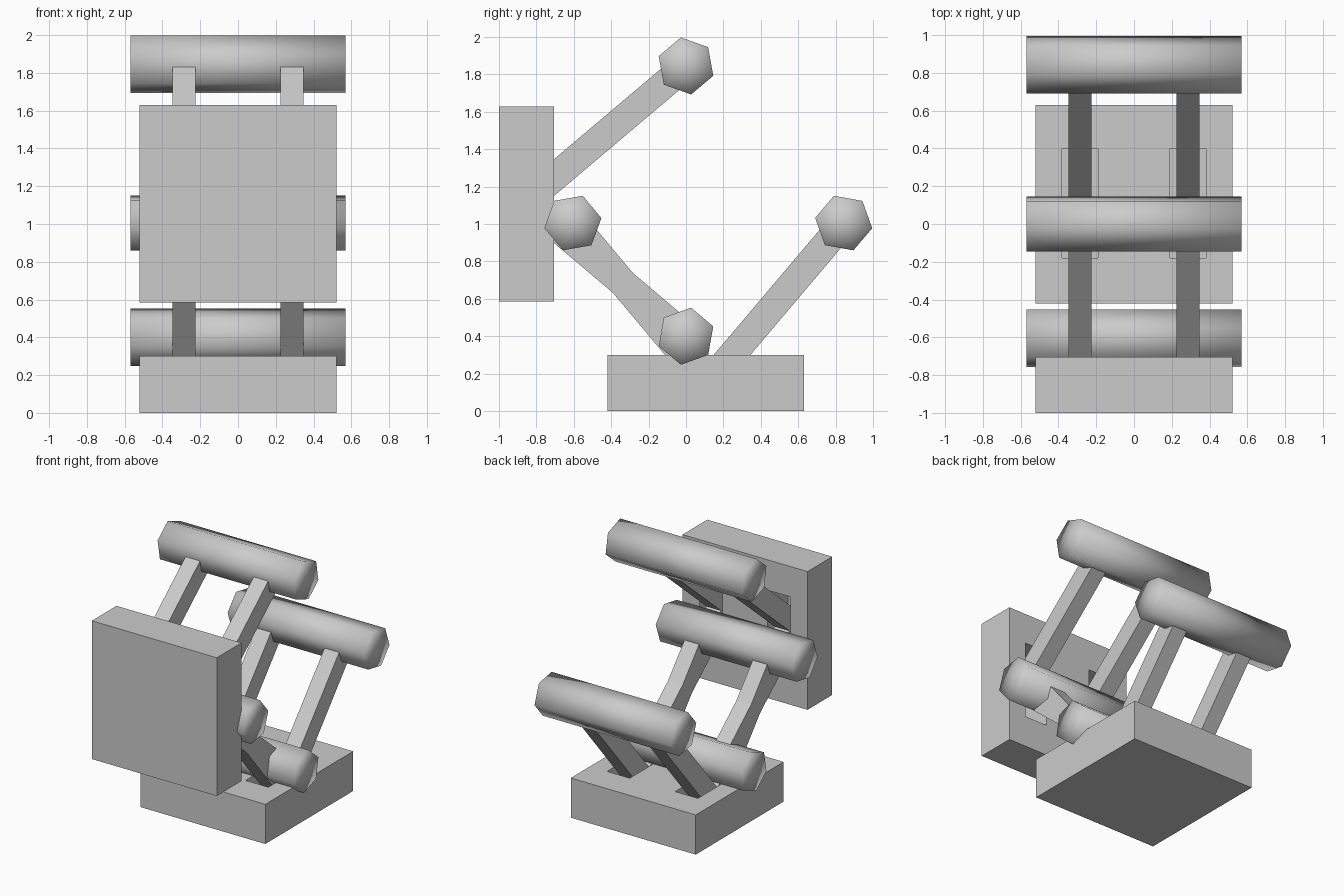
import bpy, math
from mathutils import Vector, Matrix

if "Cube" in bpy.data.objects:
    bpy.data.objects.remove(bpy.data.objects["Cube"])


def box(name, center, size, rot_x=0.0):
    bpy.ops.mesh.primitive_cube_add(size=1)
    o = bpy.context.object
    o.name = name
    o.data.transform(Matrix.Diagonal((*size, 1)))
    o.data.transform(Matrix.Translation(center) @ Matrix.Rotation(rot_x, 4, 'X'))
    return o


def smooth(o):
    for p in o.data.polygons:
        p.use_smooth = True


def slotted_plate(name, center, size, slot_center, slot_size):
    # block with two blind slots that receive the legs
    plate = box(name, center, size)
    for s in (-1, 1):
        cutter = box(name + "_slot_cutter", (s * 0.285, *slot_center), slot_size)
        cutter.hide_render = True
        m = plate.modifiers.new("slot", 'BOOLEAN')
        m.operation = 'DIFFERENCE'
        m.solver = 'EXACT'
        m.object = cutter
        bpy.context.view_layer.objects.active = plate
        bpy.ops.object.modifier_apply(modifier=m.name)
        bpy.data.objects.remove(cutter)
    return plate


def padded_arm(name, pivot, pad):
    # hexagonal pad across x, one corner pointing along the legs
    a, b = Vector((0, *pivot)), Vector((0, *pad))
    d = b - a
    ang = math.atan2(d.z, d.y)
    bpy.ops.mesh.primitive_cylinder_add(vertices=6, radius=0.155, depth=1.14,
                                        end_fill_type='TRIFAN')
    o = bpy.context.object
    o.name = name + "_pad"
    # first corner lies on +y, axis turned to x, then aligned with the legs
    o.data.transform(Matrix.Translation(b) @ Matrix.Rotation(ang, 4, 'X')
                     @ Matrix.Rotation(math.pi / 2, 4, 'Y'))
    smooth(o)
    # pair of legs from the slot to the pad
    for side, s in (("left", -1), ("right", 1)):
        c = (a + b) / 2 + Vector((s * 0.285, 0, 0))
        box(name + "_leg_" + side, c, (0.122, d.length, 0.15), ang)


# base and upright panel
slotted_plate("base", (0, 0.105, 0.15), (1.045, 1.05, 0.3),
              (0.11, 0.24), (0.19, 0.58, 0.36))
slotted_plate("back_panel", (0, -0.8525, 1.107), (1.045, 0.295, 1.045),
              (-0.765, 1.11), (0.19, 0.36, 0.58))

# four arms with pads
base_pivot = (0.115, 0.145)
panel_pivot = (-0.855, 1.122)
padded_arm("base_rear", base_pivot, (0.843, 1.005))
padded_arm("base_front", base_pivot, (-0.605, 1.005))
padded_arm("panel_upper", panel_pivot, (0, 1.845))
padded_arm("panel_lower", panel_pivot, (0, 0.4))
